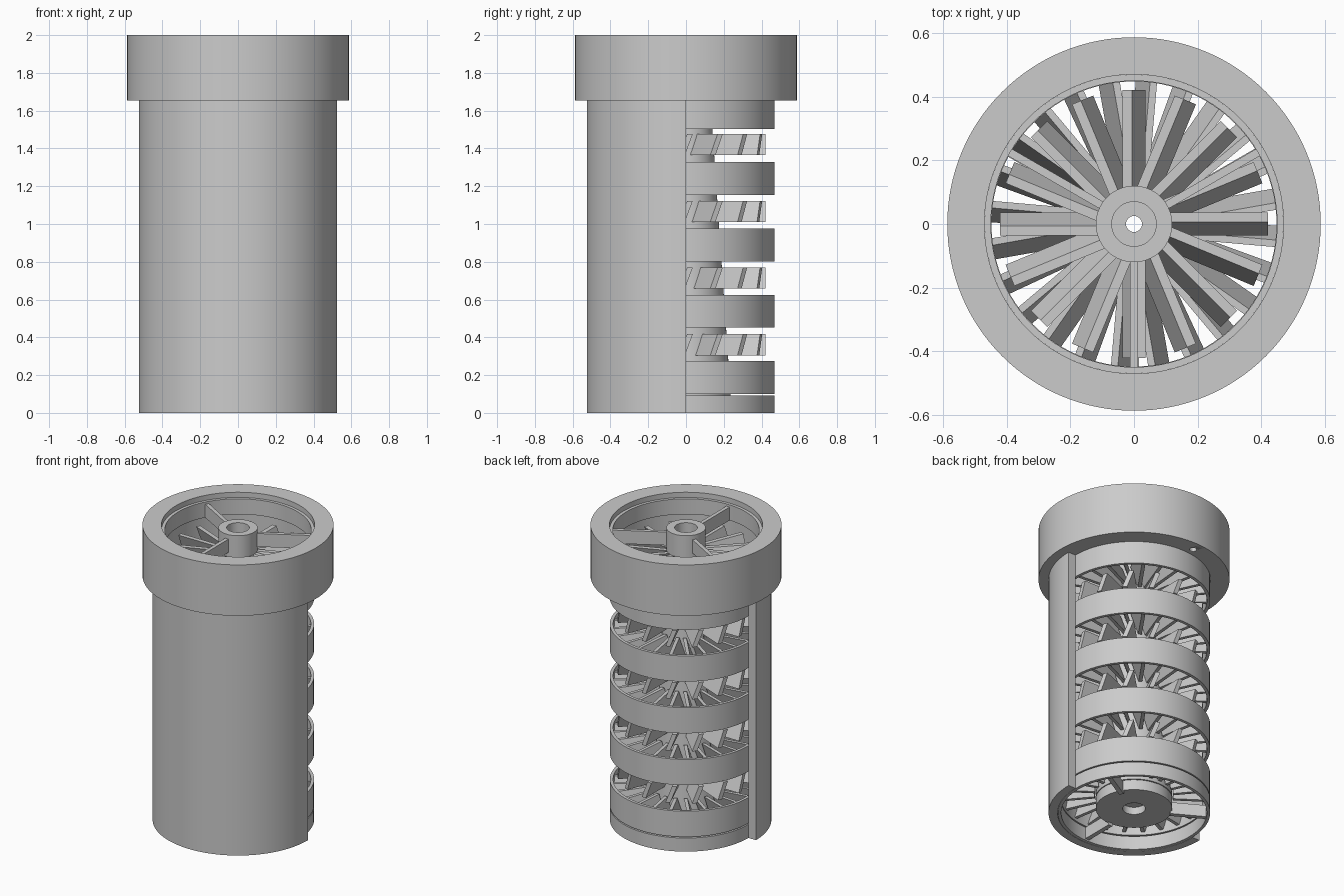
import bpy, bmesh
from math import sin, cos, pi, radians

cube = bpy.data.objects.get("Cube")
if cube:
    bpy.data.objects.remove(cube)

metal = bpy.data.materials.new("plain_grey_metal")
metal.use_nodes = True
GREY = (0.6, 0.6, 0.6, 1)
metal.diffuse_color = GREY
metal.node_tree.nodes["Principled BSDF"].inputs["Base Color"].default_value = GREY


def finish(name, bm, smooth=False):
    """Turn a bmesh into a named object with the metal material."""
    bmesh.ops.recalc_face_normals(bm, faces=bm.faces)
    mesh = bpy.data.meshes.new(name)
    bm.to_mesh(mesh)
    bm.free()
    mesh.materials.append(metal)
    obj = bpy.data.objects.new(name, mesh)
    bpy.context.collection.objects.link(obj)
    if smooth:
        bpy.ops.object.select_all(action='DESELECT')
        obj.select_set(True)
        bpy.context.view_layer.objects.active = obj
        bpy.ops.object.shade_smooth_by_angle(angle=radians(30))
    return obj


def lathe(name, profile, start=0.0, sweep=2 * pi, steps=96):
    """Revolve a closed (radius, z) profile; a partial sweep gets end caps."""
    full = sweep > 6.28
    bm = bmesh.new()
    count = steps if full else steps + 1
    rings = []
    for i in range(count):
        a = start + sweep * i / steps
        rings.append([bm.verts.new((r * cos(a), r * sin(a), z)) for r, z in profile])
    n = len(profile)
    for i in range(steps):
        p, q = rings[i], rings[(i + 1) % count]
        for j in range(n):
            k = (j + 1) % n
            bm.faces.new((p[j], q[j], q[k], p[k]))
    if not full:
        bm.faces.new(rings[0])
        bm.faces.new(rings[-1])
    return finish(name, bm, True)


def tube(name, inner, outer, z0, z1, **kw):
    return lathe(name, [(inner, z0), (outer, z0), (outer, z1), (inner, z1)], **kw)


def blades(name, angles, r0, r1, z0, z1, width, lean=0.0):
    """Radial slabs whose top edge is shifted sideways by the lean."""
    bm = bmesh.new()
    for a in angles:
        c, s = cos(a), sin(a)
        section = [(-lean / 2 - width / 2, z0), (-lean / 2 + width / 2, z0),
                   (lean / 2 + width / 2, z1), (lean / 2 - width / 2, z1)]
        root, tip = [[bm.verts.new((r * c - t * s, r * s + t * c, z)) for t, z in section]
                     for r in (r0, r1)]
        bm.faces.new(root)
        bm.faces.new(tip)
        for j in range(4):
            k = (j + 1) % 4
            bm.faces.new((root[j], root[k], tip[k], tip[j]))
    return finish(name, bm)


def around(count, offset=0.0):
    return [offset + 2 * pi * i / count for i in range(count)]


# Half casing, open at the back
tube("half_casing", 0.47, 0.525, 0, 1.66, start=pi, sweep=pi, steps=64)

# Inlet collar with a small blind hole in its underside
collar = tube("inlet_collar", 0.47, 0.587, 1.655, 2.0, steps=128)
drill = tube("hole_cutter", 0.0005, 0.022, 1.6, 1.75, steps=20)
drill.location = (-0.04, 0.517, 0)
drill.hide_render = True
drill.hide_viewport = True
cut = collar.modifiers.new("blind_hole", 'BOOLEAN')
cut.operation = 'DIFFERENCE'
cut.object = drill

# Tapered rotor drum with a through bore
lathe("rotor_drum", [(0.025, 0.08), (0.07, 0.08), (0.07, 0.105), (0.236, 0.105),
                     (0.118, 1.82), (0.07, 1.82), (0.07, 1.9), (0.025, 1.9)])

# Compressor stages: stator rings with vanes and rotor rows leaning the other way
for i in range(5):
    z = 0.1 + 0.351 * i
    tube(f"stator_ring_{i + 1}", 0.448, 0.468, z, z + 0.174)
    blades(f"stator_vanes_{i + 1}", around(24, radians(10)), 0.242 - 0.025 * i, 0.455,
           z + 0.02, z + 0.155, 0.022, -0.045)
    z = 0.305 + 0.353 * i
    blades(f"rotor_blades_{i + 1}", around(16), 0.11, 0.422, z, z + 0.112, 0.03, 0.042)

# Inlet and outlet bearing frames, each with three struts
STRUTS = around(3, radians(30))
tube("inlet_ring", 0.45, 0.47, 1.86, 1.965)
tube("inlet_hub", 0.07, 0.12, 1.83, 1.98)
blades("inlet_struts", STRUTS, 0.11, 0.455, 1.86, 1.95, 0.025)
tube("outlet_ring", 0.448, 0.468, 0, 0.092)
tube("outlet_hub", 0.07, 0.235, 0.03, 0.1)
blades("outlet_struts", STRUTS, 0.225, 0.455, 0.01, 0.09, 0.03)
